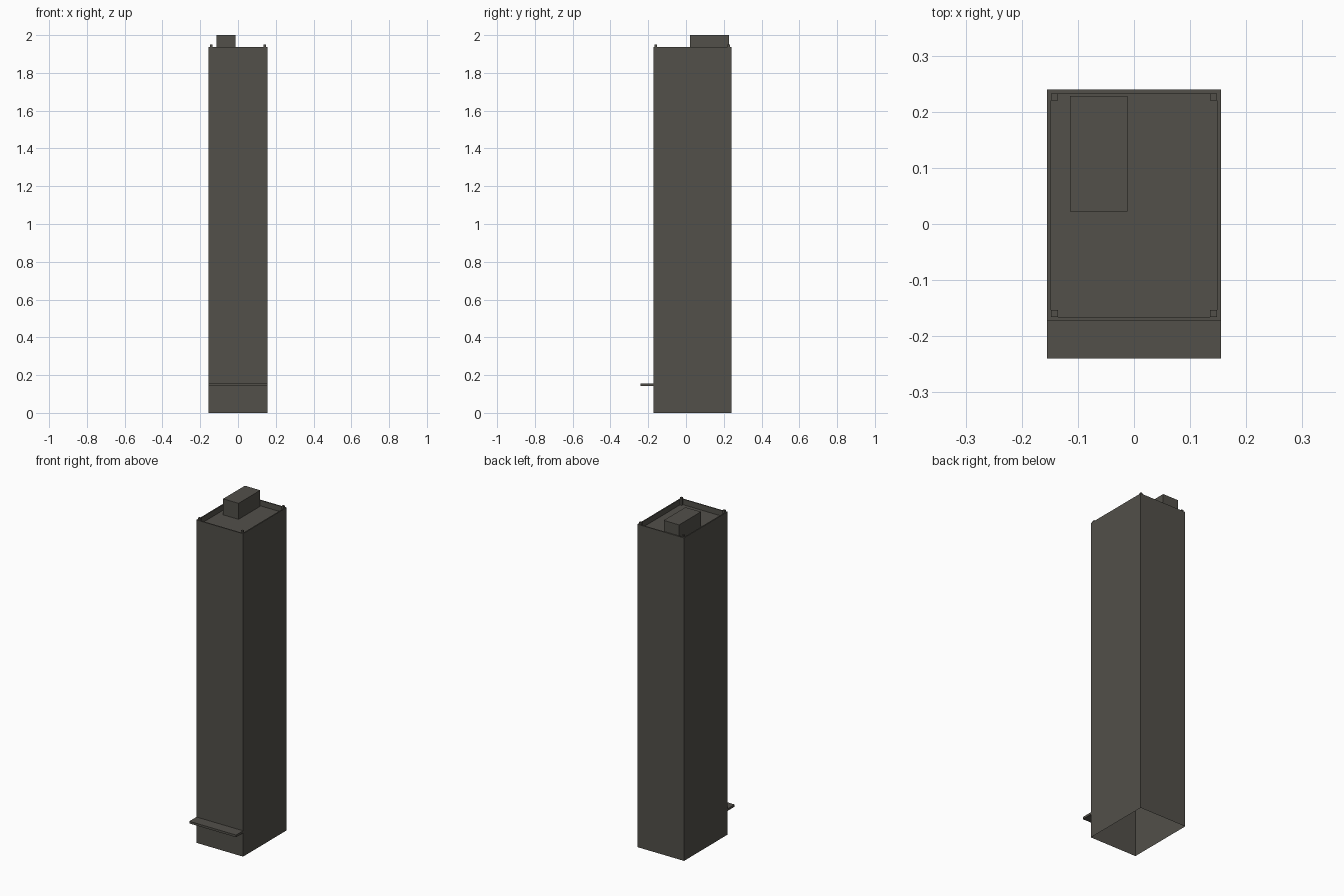
import bpy, bmesh

if "Cube" in bpy.data.objects:
    bpy.data.objects.remove(bpy.data.objects["Cube"])

HX, Y0, Y1 = 0.155, -0.173, 0.24      # tower footprint
TOP, ROOF, WALL = 1.937, 1.904, 0.007  # parapet top, roof deck, parapet thickness

mat = bpy.data.materials.new("dark_concrete")
mat.diffuse_color = (0.085, 0.08, 0.068, 1)
mat.use_nodes = True
mat.node_tree.nodes["Principled BSDF"].inputs["Base Color"].default_value = mat.diffuse_color


def add_object(name, bm):
    bmesh.ops.recalc_face_normals(bm, faces=bm.faces)
    mesh = bpy.data.meshes.new(name)
    bm.to_mesh(mesh)
    bm.free()
    mesh.materials.append(mat)
    obj = bpy.data.objects.new(name, mesh)
    bpy.context.collection.objects.link(obj)
    return obj


def box(name, x0, x1, y0, y1, z0, z1):
    bm = bmesh.new()
    bmesh.ops.create_cube(bm, size=1)
    bmesh.ops.scale(bm, vec=(x1 - x0, y1 - y0, z1 - z0), verts=bm.verts)
    bmesh.ops.translate(bm, vec=((x0 + x1) / 2, (y0 + y1) / 2, (z0 + z1) / 2), verts=bm.verts)
    return add_object(name, bm)


# Tower shell: open at the bottom, parapet rim, sunken roof deck
bm = bmesh.new()
rings = []
for inset, z in ((0, 0), (0, TOP), (WALL, TOP), (WALL, ROOF)):
    x, a, b = HX - inset, Y0 + inset, Y1 - inset
    rings.append([bm.verts.new(p) for p in ((-x, a, z), (x, a, z), (x, b, z), (-x, b, z))])
for lo, hi in zip(rings, rings[1:]):
    for i in range(4):
        j = (i + 1) % 4
        bm.faces.new((lo[i], lo[j], hi[j], hi[i]))
bm.faces.new(rings[-1])
add_object("tower_shell", bm)

# Small posts in the inner parapet corners
P = 0.0125
for side, x in (("left", -HX + WALL), ("right", HX - WALL - P)):
    for end, y in (("front", Y0 + WALL), ("back", Y1 - WALL - P)):
        box(f"corner_post_{end}_{side}", x, x + P, y, y + P, ROOF, 1.949)

# Rooftop stair housing
box("roof_housing", -0.114, -0.012, 0.022, 0.228, ROOF, 2.0)

# Entrance canopy across the front
box("entrance_canopy", -HX, HX, -0.24, Y0, 0.142, 0.155)
